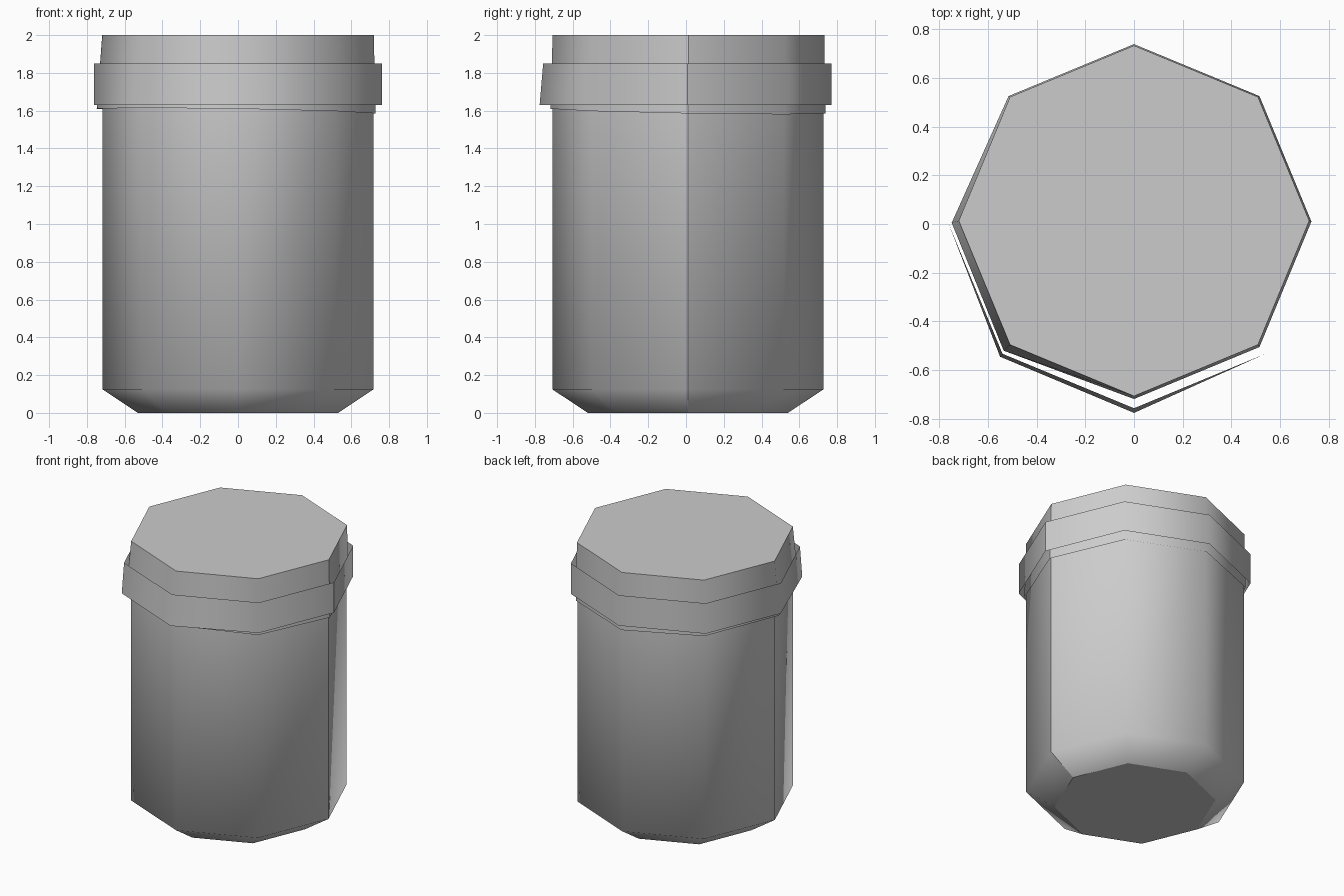
import bpy, bmesh
from math import cos, sin, pi

if "Cube" in bpy.data.objects:
    bpy.data.objects.remove(bpy.data.objects["Cube"])

SIDES = 8
grey = bpy.data.materials.new("plain grey")
grey.use_nodes = True
colour = (0.6, 0.6, 0.6, 1)
grey.diffuse_color = colour
grey.node_tree.nodes["Principled BSDF"].inputs["Base Color"].default_value = colour


def octagon(radius, z, centre=(0, 0.01), tilt=0, pull=()):
    """Corner points; pull lists (corner, dx, dy) offsets."""
    pts = []
    for i in range(SIDES):
        a = 2 * pi * i / SIDES
        x, y = centre[0] + radius * cos(a), centre[1] + radius * sin(a)
        pts.append([x, y, z - tilt * (x + y)])
    for i, dx, dy in pull:
        pts[i][0] += dx
        pts[i][1] += dy
    return pts


def loft(name, loops, bottom=False, top=False):
    """Skin the loops, with smooth walls, flat caps and a sharp seam."""
    bm = bmesh.new()
    rings = [[bm.verts.new(p) for p in pts] for pts in loops]
    for lo, hi in zip(rings, rings[1:]):
        for i in range(SIDES):
            j = (i + 1) % SIDES
            bm.faces.new((lo[i], lo[j], hi[j], hi[i])).smooth = True
        bm.edges.get((lo[0], hi[0])).smooth = False
    caps = []
    if bottom:
        caps.append(bm.faces.new(rings[0][::-1]))
    if top:
        caps.append(bm.faces.new(rings[-1]))
    for cap in caps:
        for e in cap.edges:
            e.smooth = False
    mesh = bpy.data.meshes.new(name)
    bm.to_mesh(mesh)
    bm.free()
    mesh.materials.append(grey)
    obj = bpy.data.objects.new(name, mesh)
    bpy.context.collection.objects.link(obj)
    return obj


# Jar body with chamfered foot
loft("jar_body", [octagon(0.53, 0), octagon(0.718, 0.125), octagon(0.718, 1.65)],
     bottom=True)

# Lid with a slightly skewed lower rim
loft("lid", [octagon(0.728, 1.598, tilt=0.017, pull=((4, -0.02, -0.005), (5, -0.02, -0.015))),
             octagon(0.719, 2, centre=(0, 0.013))], top=True)

# Open band around the lid, flared at the front
loft("lid_band", [octagon(0.763, 1.63, centre=(0, 0.007),
                          pull=((5, -0.01, -0.012), (6, 0, -0.019))),
                  octagon(0.763, 1.85, centre=(0, 0.007))])
